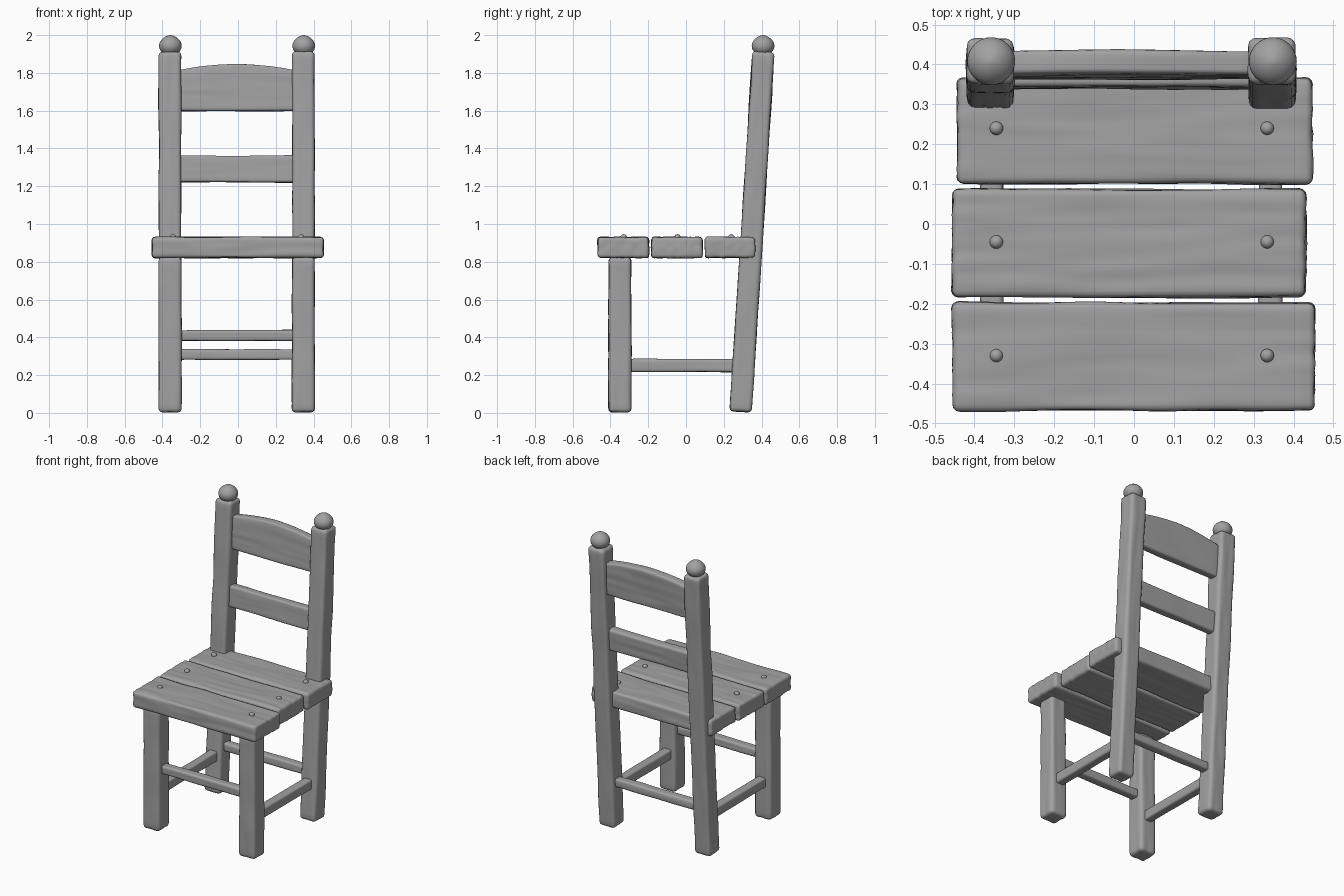
import bpy, bmesh, math
from mathutils import Vector, Matrix, noise

if "Cube" in bpy.data.objects:
    bpy.data.objects.remove(bpy.data.objects["Cube"])

TILT = math.atan(0.12 / 1.9)          # backward lean of the rear posts
seed = 0
wood = bpy.data.materials.new("dark_grey_wood")
wood.diffuse_color = (0.36, 0.36, 0.36, 1)
wood.use_nodes = True
wood.node_tree.nodes["Principled BSDF"].inputs["Base Color"].default_value = wood.diffuse_color


def finish(bm, name, matrix):
    bmesh.ops.transform(bm, matrix=matrix, verts=bm.verts)
    mesh = bpy.data.meshes.new(name)
    bm.to_mesh(mesh)
    bm.free()
    mesh.materials.append(wood)
    for p in mesh.polygons:
        p.use_smooth = True
    ob = bpy.data.objects.new(name, mesh)
    bpy.context.collection.objects.link(ob)
    return ob


def timber(name, lo, hi, radius, tilt=0.0, arch=0.0, wobble=0.004):
    """Hand-hewn wooden block: rounded box, sliced finely, with grain noise."""
    global seed
    seed += 1
    lo, hi = Vector(lo), Vector(hi)
    centre, size = (lo + hi) / 2, hi - lo
    bm = bmesh.new()
    bmesh.ops.create_cube(bm, size=1)
    bmesh.ops.scale(bm, vec=size, verts=bm.verts)
    bmesh.ops.bevel(bm, geom=bm.edges[:], offset=radius, segments=3,
                    profile=0.5, affect='EDGES')
    longest = max(range(3), key=lambda i: size[i])
    for axis in range(3):
        step = 0.03 if axis == longest else 0.012
        inner = size[axis] - 2 * radius
        n = max(1, round(inner / step))
        normal = Vector([float(i == axis) for i in range(3)])
        for k in range(1, n):
            bmesh.ops.bisect_plane(
                bm, geom=bm.verts[:] + bm.edges[:] + bm.faces[:],
                plane_co=normal * (-inner / 2 + inner * k / n), plane_no=normal)
    offset = Vector((seed * 7.3, seed * 3.1, seed * 5.7))
    bm.normal_update()
    moves = []
    for v in bm.verts:
        p = v.co.copy()
        p[longest] *= 0.12                      # stretch noise along the grain
        grain = noise.noise(p * 32 + offset) * wobble * 0.6
        lumps = noise.noise(v.co * 5 + offset) * wobble * 0.8
        moves.append(v.normal * (grain + lumps))
    for v, m in zip(bm.verts, moves):
        v.co += m
        if arch and v.co.z > 0:
            v.co.z += arch * (1 - (v.co.x / (size.x / 2)) ** 2) * v.co.z / (size.z / 2)
    return finish(bm, name, Matrix.Translation(centre) @ Matrix.Rotation(-tilt, 4, 'X'))


def lean_y(z):
    return 0.29 + 0.12 * (z - 0.01) / 1.9


# Legs, posts, knobs and side stretchers on both sides
for side, x in (("left", -0.36), ("right", 0.346)):
    timber(side + "_front_leg", (x - 0.06, -0.41, 0.004), (x + 0.06, -0.29, 0.823), 0.02)
    y = lean_y(0.96)
    timber(side + "_back_post", (x - 0.059, y - 0.058, 0.004), (x + 0.059, y + 0.058, 1.912),
           0.02, tilt=TILT)
    bm = bmesh.new()
    bmesh.ops.create_uvsphere(bm, u_segments=32, v_segments=20, radius=0.06)
    for v in bm.verts:                          # slightly flattened, soft point on top
        v.co.z *= 0.86
        if v.co.z > 0:
            v.co.z += 0.006 * max(0, 1 - v.co.xy.length / 0.045)
    finish(bm, side + "_post_knob", Matrix.Translation((x + 0.002, 0.408, 1.943)))
    s = x + 0.003 if x < 0 else x - 0.004
    timber(side + "_stretcher", (s - 0.029, -0.32, 0.217), (s + 0.029, 0.27, 0.285), 0.012)

# Front and back stretchers
timber("front_stretcher", (-0.32, -0.38, 0.382), (0.31, -0.322, 0.438), 0.012)
y = lean_y(0.31)
timber("back_stretcher", (-0.32, y - 0.029, 0.281), (0.31, y + 0.029, 0.337), 0.012)

# Back slats, leaning with the posts
y = lean_y(1.72)
timber("top_slat", (-0.32, y - 0.03, 1.598), (0.31, y + 0.03, 1.812), 0.012,
       tilt=TILT, arch=0.035)
y = lean_y(1.29)
timber("lower_slat", (-0.32, y - 0.03, 1.22), (0.31, y + 0.03, 1.361), 0.012, tilt=TILT)

# Seat planks with nail heads
planks = (("front", -0.454, 0.454, -0.468, -0.197, -0.33),
          ("middle", -0.456, 0.43, -0.183, 0.087, -0.045),
          ("back", -0.444, 0.446, 0.101, 0.366, 0.24))
for name, x0, x1, y0, y1, ny in planks:
    timber(name + "_seat_plank", (x0, y0, 0.821), (x1, y1, 0.93), 0.016, wobble=0.006)
    for side, nx in (("left", -0.345), ("right", 0.334)):
        bm = bmesh.new()
        bmesh.ops.create_uvsphere(bm, u_segments=16, v_segments=10, radius=0.017)
        finish(bm, f"{name}_{side}_nail", Matrix.Translation((nx, ny, 0.929)))
